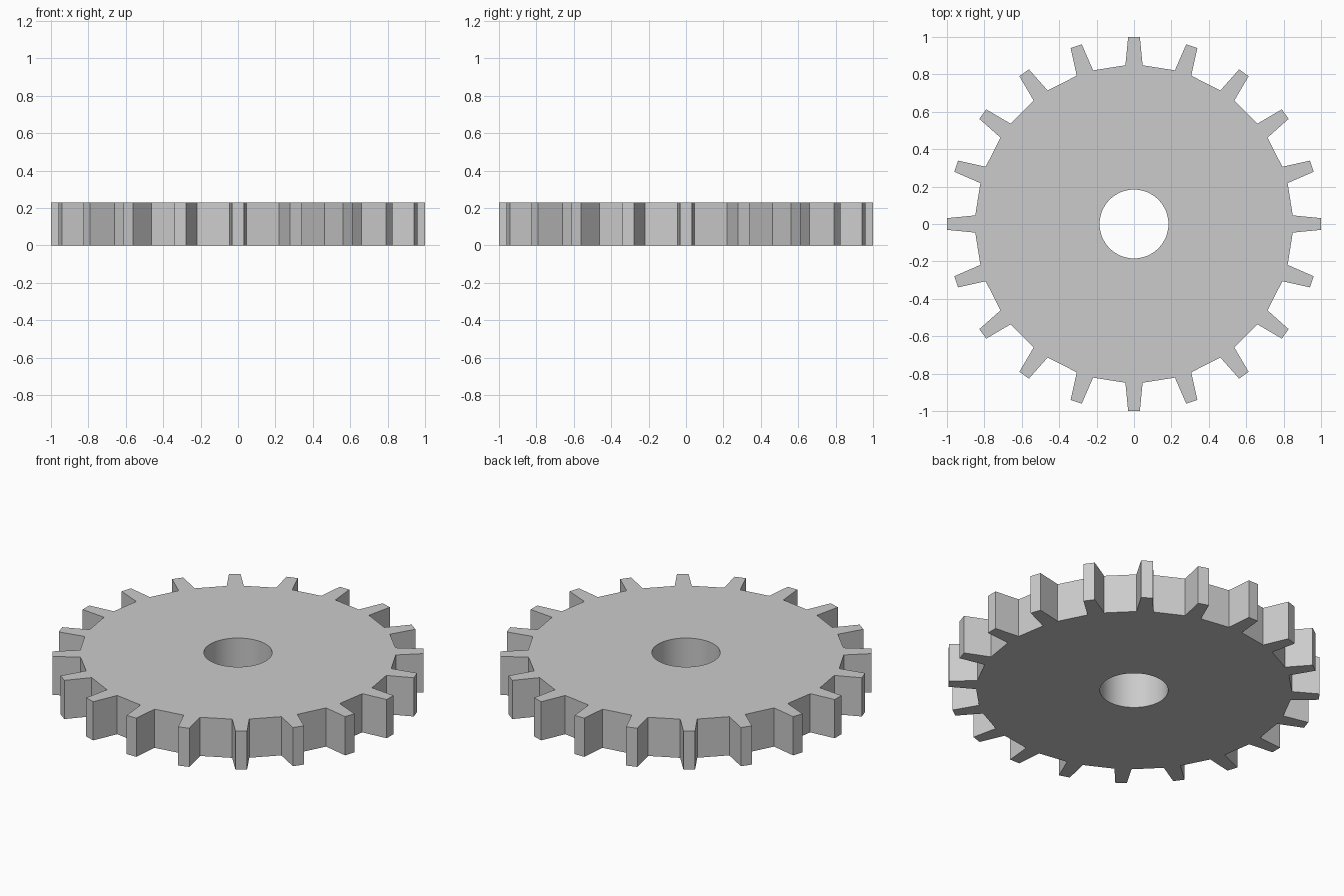
import bpy, bmesh
from math import sin, cos, pi, radians

if "Cube" in bpy.data.objects:
    bpy.data.objects.remove(bpy.data.objects["Cube"])

TEETH, HEIGHT = 20, 0.23
ROOT_R, TIP_R, BORE_R = 0.85, 1.0, 0.184
ROOT_HALF, TIP_HALF = radians(3.1), radians(1.8)

bm = bmesh.new()


def ring(points):
    verts = [bm.verts.new((r * cos(a), r * sin(a), 0)) for r, a in points]
    return [bm.edges.new((v, verts[(i + 1) % len(verts)])) for i, v in enumerate(verts)]


# toothed outline: each tooth tapers from root to tip
outline = []
for i in range(TEETH):
    a = 2 * pi * i / TEETH
    outline += [(ROOT_R, a - ROOT_HALF), (TIP_R, a - TIP_HALF),
                (TIP_R, a + TIP_HALF), (ROOT_R, a + ROOT_HALF)]

# round bore
bore = [(BORE_R, 2 * pi * i / 64) for i in range(64)]

# fill between the loops, then extrude to thickness
edges = ring(outline) + ring(bore)
bmesh.ops.triangle_fill(bm, edges=edges, use_beauty=True, use_dissolve=False)
res = bmesh.ops.extrude_face_region(bm, geom=bm.faces[:], use_keep_orig=True)
top = [g for g in res["geom"] if isinstance(g, bmesh.types.BMVert)]
bmesh.ops.translate(bm, verts=top, vec=(0, 0, HEIGHT))
bmesh.ops.recalc_face_normals(bm, faces=bm.faces[:])

mesh = bpy.data.meshes.new("gear_wheel")
bm.to_mesh(mesh)
bm.free()
gear = bpy.data.objects.new("gear_wheel", mesh)
bpy.context.collection.objects.link(gear)

# smooth bore wall, sharp teeth
bpy.context.view_layer.objects.active = gear
gear.select_set(True)
bpy.ops.object.shade_smooth_by_angle(angle=radians(15))
